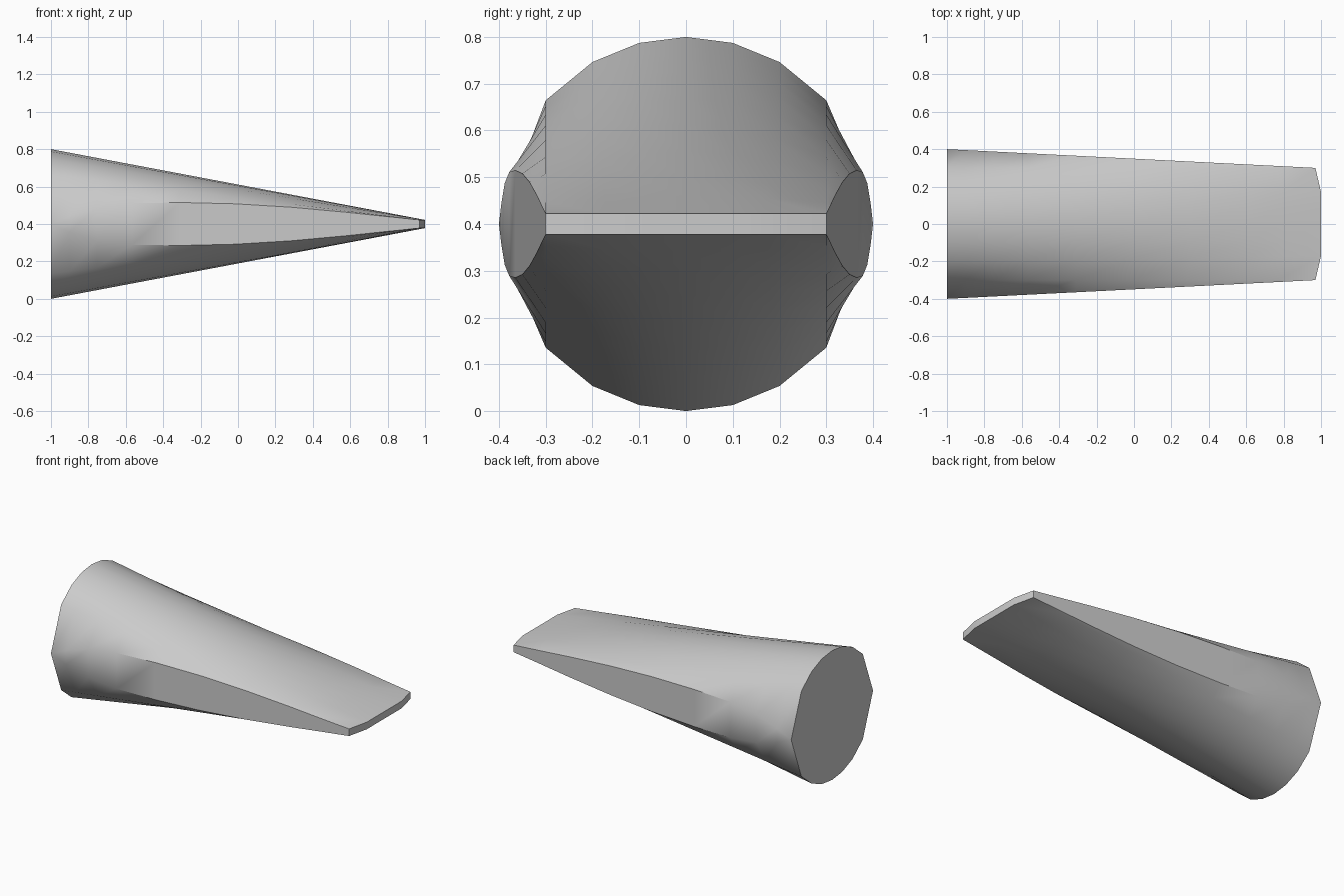
import bpy, bmesh, math

cube = bpy.data.objects.get("Cube")
if cube:
    bpy.data.objects.remove(cube)

MID = 0.40      # height of the centre line
BASE_R = 0.40   # radius of the round end

grey = bpy.data.materials.new("plain grey")
grey.use_nodes = True
colour = (0.6, 0.6, 0.6, 1)
grey.diffuse_color = colour
grey.node_tree.nodes["Principled BSDF"].inputs["Base Color"].default_value = colour

# Position along the wedge, half height of the flat side facet there
FACET = [(0, 0), (.05, .043), (.125, .088), (.22, .111), (.35, .115),
         (.5, .108), (.65, .09), (.8, .063), (.9, .042), (1, .022)]
# Straight rulings: y at the round end, then y and x at the thin tip
RULES = [(0, 0, 1), (.1, .09, 1), (.2, .17, 1), (.3, .3, .97)]


def half_profile(t, facet):
    """Points of the upper edge from the middle out to the side facet."""
    pts = []
    for y0, y1, x1 in RULES:
        h0 = math.sqrt(BASE_R ** 2 - y0 ** 2)
        pts.append((-1 + t * (x1 + 1), y0 + t * (y1 - y0), h0 + t * (.022 - h0)))
    pts.append((-1 + t * 1.97, BASE_R - .1 * t, facet))
    return pts


def section(t, facet):
    """Closed ring mirrored from the upper right quarter."""
    q = half_profile(t, facet)
    top = [(x, -y, h) for x, y, h in q[:0:-1]] + q
    low = [(x, y, -h) for x, y, h in reversed(top)]
    return [(x, y, MID + h) for x, y, h in top + low]


# Wedge lofted from a round base to a thin blade edge
bm = bmesh.new()
rings = [[bm.verts.new(p) for p in section(t, f)] for t, f in FACET]
n = len(rings[0])
for a, b in zip(rings, rings[1:]):
    for i in range(n):
        j = (i + 1) % n
        bm.faces.new((a[i], a[j], b[j], b[i]))
bm.faces.new(rings[0])
# Blade edge, one strip per pair of rulings
tip = rings[-1]
for i in range(n // 2 - 1):
    bm.faces.new((tip[i], tip[i + 1], tip[n - 2 - i], tip[n - 1 - i]))
bmesh.ops.remove_doubles(bm, verts=bm.verts, dist=1e-4)
bmesh.ops.recalc_face_normals(bm, faces=bm.faces)

mesh = bpy.data.meshes.new("tapered_wedge")
bm.to_mesh(mesh)
bm.free()
mesh.materials.append(grey)
wedge = bpy.data.objects.new("tapered_wedge", mesh)
bpy.context.collection.objects.link(wedge)

# Smooth body with crisp facet, base and tip edges
bpy.ops.object.select_all(action='DESELECT')
wedge.select_set(True)
bpy.context.view_layer.objects.active = wedge
bpy.ops.object.shade_smooth_by_angle(angle=math.radians(36))
